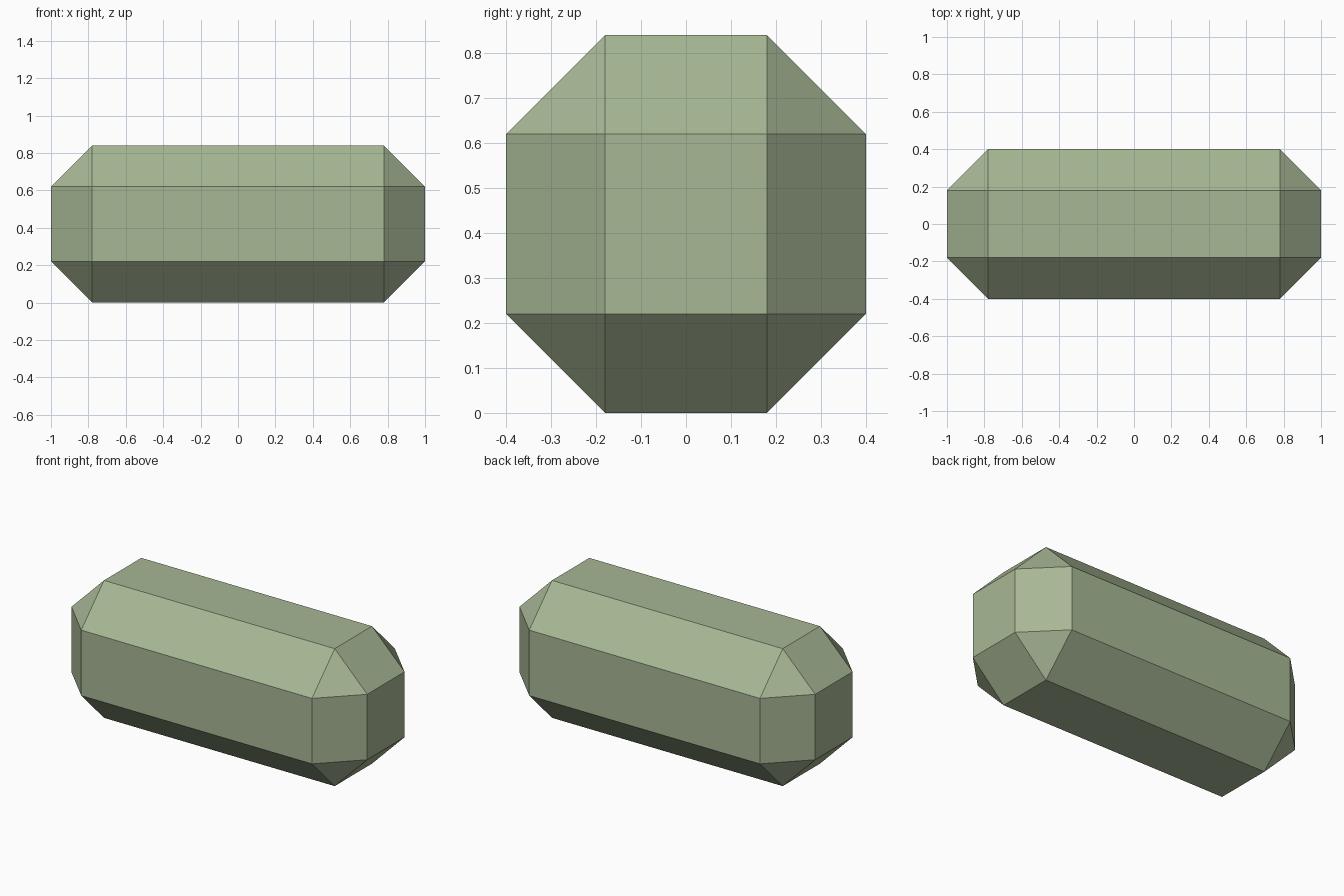
import bpy
import bmesh
from mathutils import Vector

default = bpy.data.objects.get("Cube")
if default:
    bpy.data.objects.remove(default, do_unlink=True)

SIZE = Vector((2.0, 0.8, 0.84))
CHAMFER = 0.22

# Flat sage green
sage = bpy.data.materials.new("sage_green")
sage.use_nodes = True
color = (0.39, 0.475, 0.3, 1.0)
sage.diffuse_color = color
bsdf = next(n for n in sage.node_tree.nodes if n.type == 'BSDF_PRINCIPLED')
bsdf.inputs["Base Color"].default_value = color
bsdf.inputs["Roughness"].default_value = 0.8

# Long block with every edge and corner chamfered once
bm = bmesh.new()
bmesh.ops.create_cube(bm, size=1.0)
bmesh.ops.scale(bm, vec=SIZE, verts=bm.verts)
bmesh.ops.translate(bm, vec=(0, 0, SIZE.z / 2), verts=bm.verts)
bmesh.ops.bevel(bm, geom=bm.edges[:], offset=CHAMFER, offset_type='OFFSET',
                segments=1, profile=0.5, affect='EDGES', clamp_overlap=False)
bmesh.ops.recalc_face_normals(bm, faces=bm.faces)

mesh = bpy.data.meshes.new("chamfered_block")
bm.to_mesh(mesh)
bm.free()
mesh.materials.append(sage)
block = bpy.data.objects.new("chamfered_block", mesh)
bpy.context.collection.objects.link(block)
